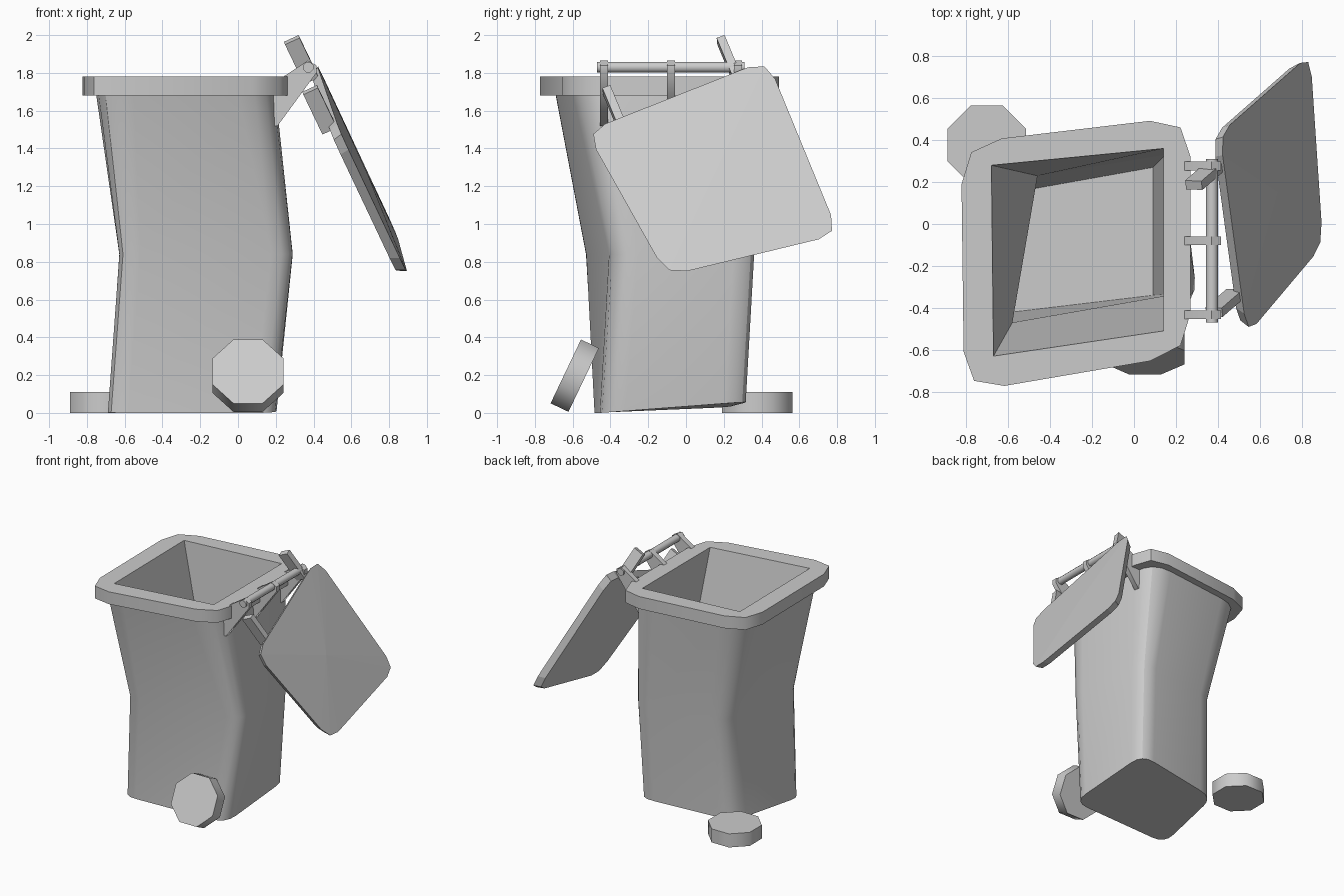
import bpy, bmesh, math
from mathutils import Vector, Matrix

cube = bpy.data.objects.get("Cube")
if cube:
    bpy.data.objects.remove(cube, do_unlink=True)

GREY = (0.6, 0.6, 0.6, 1.0)
mat = bpy.data.materials.new("light_grey")
mat.use_nodes = True
mat.diffuse_color = GREY
bsdf = next(n for n in mat.node_tree.nodes if n.type == 'BSDF_PRINCIPLED')
bsdf.inputs["Base Color"].default_value = GREY


def finish(name, bm, smooth=0, recalc=True):
    """Turn a bmesh into a named object with the shared material."""
    bmesh.ops.remove_doubles(bm, verts=bm.verts, dist=0.0005)
    if recalc:
        bmesh.ops.recalc_face_normals(bm, faces=bm.faces)
    mesh = bpy.data.meshes.new(name)
    bm.to_mesh(mesh)
    bm.free()
    mesh.materials.append(mat)
    ob = bpy.data.objects.new(name, mesh)
    bpy.context.collection.objects.link(ob)
    if smooth:
        bpy.ops.object.select_all(action='DESELECT')
        ob.select_set(True)
        bpy.context.view_layer.objects.active = ob
        bpy.ops.object.shade_smooth_by_angle(angle=math.radians(smooth))


def ring(corners, radius, steps=2):
    """Round the corners of a skewed quad; corners may carry a height."""
    pts = [Vector(c) for c in corners]
    out = []
    for i, c in enumerate(pts):
        a = c + (pts[i - 1] - c).normalized() * radius
        b = c + (pts[(i + 1) % len(pts)] - c).normalized() * radius
        for k in range(steps + 1):
            t = k / steps
            out.append(a * (1 - t) ** 2 + c * 2 * t * (1 - t) + b * t * t)
    return out


def at_height(corners, z):
    return [(x, y, z) for x, y in corners]


def loft(name, rings, cap=None, smooth=0):
    """Skin a stack of rings, optionally closing the first or last one."""
    bm = bmesh.new()
    rows = [[bm.verts.new(p) for p in r] for r in rings]
    n = len(rows[0])
    for low, high in zip(rows, rows[1:]):
        for i in range(n):
            j = (i + 1) % n
            bm.faces.new((low[i], low[j], high[j], high[i]))
    if cap == "first":
        bm.faces.new(rows[0][::-1])
    elif cap == "last":
        bm.faces.new(rows[-1])
    finish(name, bm, smooth, recalc=False)


# Bent, twisted body: corners run front left, front right, back right, back left
base = [(-0.71, -0.49, 0), (0.205, -0.45, 0), (0.2, 0.335, 0.06), (-0.58, 0.22, 0.03)]
waist = at_height([(-0.645, -0.55), (0.305, -0.385), (0.215, 0.38), (-0.54, 0.265)], 0.84)
neck = at_height([(-0.75, -0.72), (0.2, -0.565), (0.2, 0.45), (-0.75, 0.34)], 1.68)
loft("bin_body", [ring(base, 0.13, 4), ring(waist, 0.13, 4), ring(neck, 0.2, 4)],
     cap="first", smooth=30)

# Thick rim around the opening
rim = [(-0.81, -0.805), (0.27, -0.62), (0.27, 0.515), (-0.825, 0.385)]
mouth = at_height([(-0.67, -0.63), (0.14, -0.51), (0.14, 0.36), (-0.68, 0.28)], 1.78)
loft("rim", [ring(neck, 0.2), ring(at_height(rim, 1.68), 0.195),
             ring(at_height(rim, 1.78), 0.195), ring(mouth, 0)], smooth=50)

# Inner walls and floor
inner_waist = at_height([(-0.58, -0.47), (0.22, -0.33), (0.15, 0.33), (-0.46, 0.23)], 0.84)
floor = at_height([(-0.58, -0.42), (0.09, -0.34), (0.09, 0.27), (-0.47, 0.17)], 0.1)
loft("inner_walls", [ring(mouth, 0), ring(inner_waist, 0), ring(floor, 0)], cap="last")

# Lid hanging open on a slanted plane
lid_corners = [(-0.53, 1.49), (-0.10, 0.725), (0.81, 0.945), (0.43, 1.87)]
outline = [Vector((0.89 - 0.45 * (p.y - 0.76) + 0.042 * p.x, p.x, p.y))
           for p in ring([(*c, 0) for c in lid_corners], 0.11)]
centre = sum(outline, Vector()) / len(outline)
lid_normal = Vector((1, -0.042, 0.45)).normalized()
bm = bmesh.new()
outer = [bm.verts.new(p) for p in outline]
inner = [bm.verts.new(centre + (p - centre) * 0.955 - lid_normal * 0.05) for p in outline]
peak = bm.verts.new(centre + lid_normal * 0.015)
for i in range(len(outer)):
    j = (i + 1) % len(outer)
    bm.faces.new((outer[i], outer[j], peak))
    bm.faces.new((inner[i], inner[j], outer[j], outer[i]))
bm.faces.new(inner[::-1])
finish("lid", bm)

# Two lid arms that have come off the hinge
along = Vector((0.115, 0.1, -0.24)).normalized()
across = along.cross(lid_normal).normalized()
depth = across.cross(along)
length = 0.25
axes = Matrix((along * length, across * 0.045, depth * 0.085)).transposed().to_4x4()
for side, end in (("back", (0.285, 0.185, 1.975)), ("front", (0.382, -0.42, 1.71))):
    bm = bmesh.new()
    place = Matrix.Translation(Vector(end) + along * length / 2)
    bmesh.ops.create_cube(bm, size=1, matrix=place @ axes)
    finish(side + "_lid_arm", bm)

# Hinge brackets on the rim
profile = [(0.18, 1.52), (0.21, 1.52), (0.415, 1.80), (0.415, 1.84), (0.37, 1.865),
           (0.24, 1.78), (0.18, 1.72)]
for place, y in (("front", -0.433), ("middle", -0.08), ("back", 0.276)):
    bm = bmesh.new()
    face = bm.faces.new([bm.verts.new((x, y - 0.021, z)) for x, z in profile])
    moved = bmesh.ops.extrude_face_region(bm, geom=[face])["geom"]
    bmesh.ops.translate(bm, vec=(0, 0.042, 0),
                        verts=[v for v in moved if isinstance(v, bmesh.types.BMVert)])
    finish(place + "_hinge_bracket", bm, smooth=60)


def cylinder(name, radius, height, matrix):
    """Eight-sided cylinder with a soft side and crisp ends."""
    bm = bmesh.new()
    spin = Matrix.Rotation(math.pi / 8, 4, 'Z')
    bmesh.ops.create_cone(bm, cap_ends=True, segments=8, radius1=radius,
                          radius2=radius, depth=height, matrix=matrix @ spin)
    finish(name, bm, smooth=50)


# Hinge rod
cylinder("hinge_rod", 0.03, 0.78,
         Matrix.Translation((0.372, -0.08, 1.83)) @ Matrix.Rotation(math.pi / 2, 4, 'X'))

# Loose wheels: one flat on the ground, one leaning on the front
wheel_radius = 0.187 / math.cos(math.pi / 8)
cylinder("back_wheel", wheel_radius, 0.11, Matrix.Translation((-0.703, 0.377, 0.055)))
cylinder("front_wheel", wheel_radius, 0.105,
         Matrix.Translation((0.053, -0.589, 0.197))
         @ Matrix.Rotation(math.radians(64.5), 4, 'X'))
